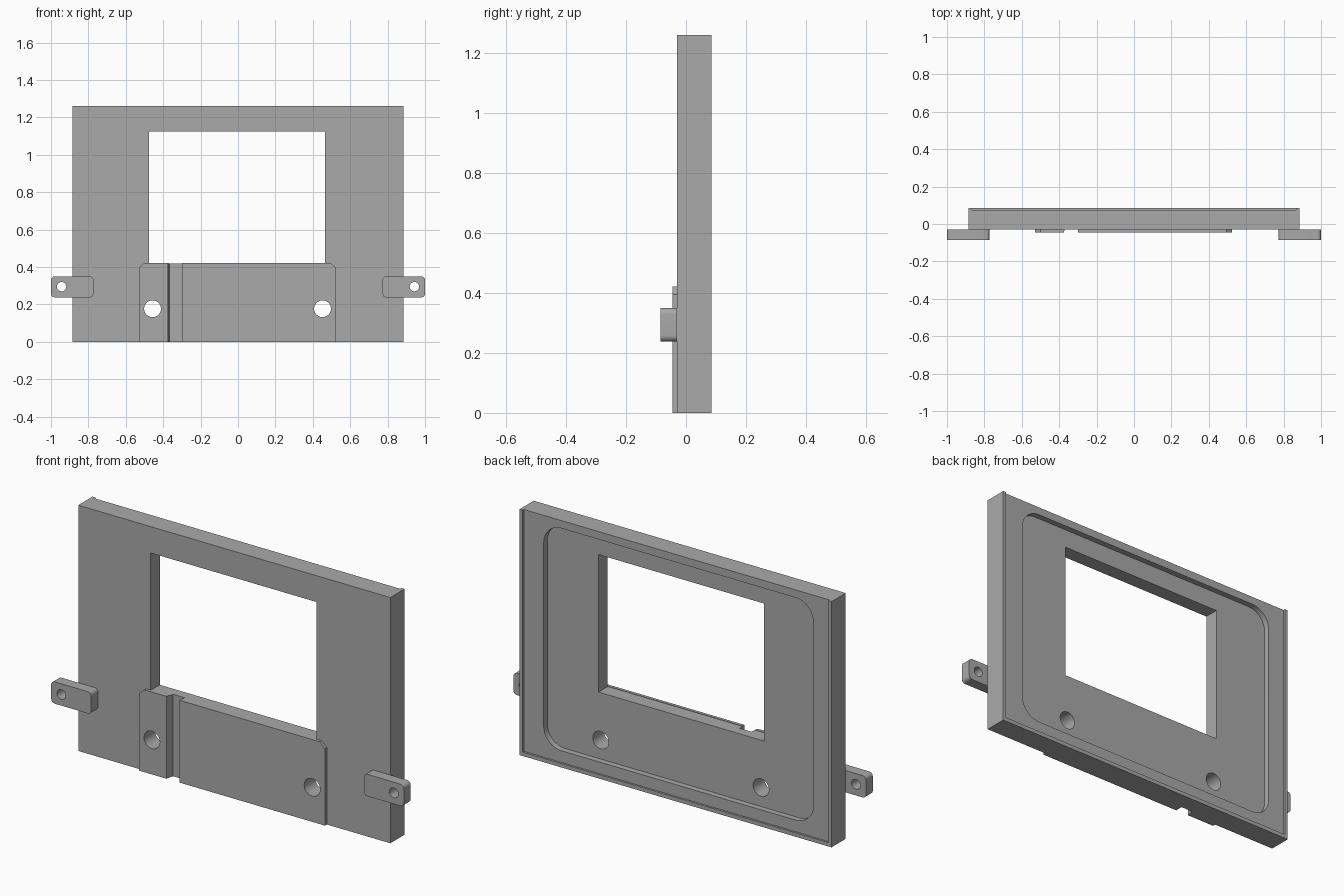
import bpy, bmesh
from math import cos, sin, pi, radians

cube = bpy.data.objects.get("Cube")
if cube:
    bpy.data.objects.remove(cube, do_unlink=True)

grey = bpy.data.materials.new("matte grey")
grey.use_nodes = True
colour = (0.4, 0.4, 0.4, 1)
grey.diffuse_color = colour
grey.node_tree.nodes["Principled BSDF"].inputs["Base Color"].default_value = colour


def prism(name, outline, start, end, axis="y"):
    """Extrude an outline (x,z along y, or x,y along z)."""
    place = (lambda p, d: (p[0], d, p[1])) if axis == "y" else (lambda p, d: (p[0], p[1], d))
    bm = bmesh.new()
    near = [bm.verts.new(place(p, start)) for p in outline]
    far = [bm.verts.new(place(p, end)) for p in outline]
    bm.faces.new(near)
    bm.faces.new(far[::-1])
    n = len(outline)
    for i in range(n):
        bm.faces.new((near[i], far[i], far[(i + 1) % n], near[(i + 1) % n]))
    bmesh.ops.recalc_face_normals(bm, faces=bm.faces)
    mesh = bpy.data.meshes.new(name)
    bm.to_mesh(mesh)
    bm.free()
    mesh.materials.append(grey)
    obj = bpy.data.objects.new(name, mesh)
    bpy.context.collection.objects.link(obj)
    return obj


def rect(x0, x1, z0, z1):
    return [(x0, z0), (x1, z0), (x1, z1), (x0, z1)]


def rounded(x0, x1, z0, z1, r, steps=8):
    centres = [(x1 - r, z1 - r), (x0 + r, z1 - r), (x0 + r, z0 + r), (x1 - r, z0 + r)]
    return [(cx + r * cos(pi / 2 * (q + i / steps)), cz + r * sin(pi / 2 * (q + i / steps)))
            for q, (cx, cz) in enumerate(centres) for i in range(steps + 1)]


def circle(x, z, r, n=32):
    return [(x + r * cos(2 * pi * i / n), z + r * sin(2 * pi * i / n)) for i in range(n)]


def cut(obj, cutters):
    bpy.context.view_layer.objects.active = obj
    for c in cutters:
        m = obj.modifiers.new("cut", "BOOLEAN")
        m.operation, m.solver, m.object = "DIFFERENCE", "EXACT", c
        bpy.ops.object.modifier_apply(modifier=m.name)


# Main plate and the raised pad on its lower front
plate = prism("main_plate", rect(-0.885, 0.885, 0, 1.26), -0.03, 0.085)
pad = prism("front_pad", [(-0.53, 0), (0.525, 0), (0.525, 0.395), (0.495, 0.422),
                          (-0.5, 0.422), (-0.53, 0.395)], -0.045, -0.03)

# Cutters: window, back recesses, screw holes and cable groove
window = prism("window_cutter", rect(-0.475, 0.465, 0.42, 1.125), -0.029 - 0.1, 0.2)
rim = prism("rim_cutter", rect(-0.867, 0.867, 0.02, 1.4), 0.075, 0.2)
recess = prism("recess_cutter", rounded(-0.775, 0.755, 0.08, 1.22, 0.1), 0.045, 0.2)
holes = [prism("hole_cutter", circle(x, 0.177, 0.045), -0.2, 0.2) for x in (-0.457, 0.452)]
groove = prism("groove_cutter", [(-0.375, -0.1), (-0.3, -0.1), (-0.3, -0.005), (-0.365, -0.005),
                                 (-0.375, -0.045)], -0.1, 0.5, axis="z")
cut(plate, [window, rim, recess, groove] + holes)
cut(pad, [groove] + holes)
cutters = [window, rim, recess, groove] + holes

# Side mounting tabs
parts = [plate, pad]
for side, sign in (("left", 1), ("right", -1)):
    x0, x1 = sorted((0.773 * sign, 1.0 * sign))
    tab = prism(side + "_mounting_tab", rounded(x0, x1, 0.238, 0.35, 0.02), -0.085, -0.03)
    hole = prism("tab_hole_cutter", circle(0.943 * sign, 0.295, 0.025), -0.2, 0.2)
    cut(tab, [hole])
    cutters.append(hole)
    parts.append(tab)

for c in cutters:
    bpy.data.objects.remove(c, do_unlink=True)

# Smooth the rounded walls, keep edges sharp
bpy.ops.object.select_all(action="DESELECT")
for p in parts:
    p.select_set(True)
bpy.context.view_layer.objects.active = plate
bpy.ops.object.shade_smooth_by_angle(angle=radians(30))
